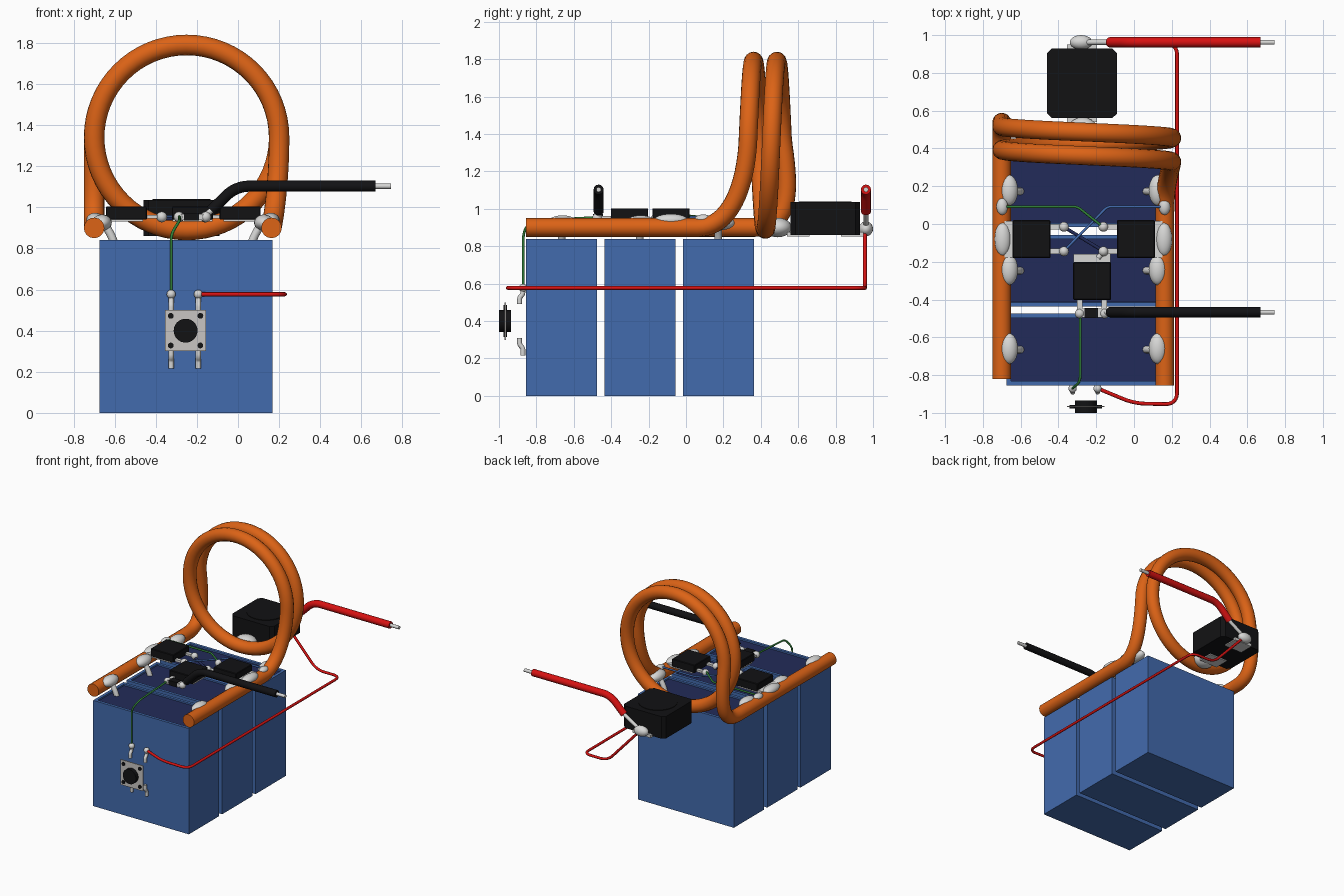
import bpy, bmesh, math
from mathutils import Matrix, Vector
from mathutils.geometry import interpolate_bezier

if "Cube" in bpy.data.objects:
    bpy.data.objects.remove(bpy.data.objects["Cube"])


def mat(name, r, g, b):
    m = bpy.data.materials.new(name)
    m.diffuse_color = (r, g, b, 1)
    m.use_nodes = True
    m.node_tree.nodes["Principled BSDF"].inputs["Base Color"].default_value = m.diffuse_color
    return m


BLUE = mat("case blue", 0.055, 0.145, 0.42)
NAVY = mat("potting navy", 0.016, 0.024, 0.10)
COPPER = mat("copper orange", 0.72, 0.125, 0.008)
SILVER = mat("solder silver", 0.68, 0.68, 0.67)
PLATE = mat("button grey", 0.58, 0.56, 0.54)
BLACK = mat("plastic black", 0.006, 0.006, 0.007)
RED = mat("wire red", 0.68, 0.006, 0.006)
GREEN = mat("wire green", 0.03, 0.22, 0.04)


def finish(name, bm, m, M=Matrix(), smooth=False):
    me = bpy.data.meshes.new(name)
    bm.transform(M)
    bm.to_mesh(me)
    bm.free()
    for mm in (m if isinstance(m, list) else [m]):
        me.materials.append(mm)
    ob = bpy.data.objects.new(name, me)
    bpy.context.collection.objects.link(ob)
    if smooth:
        smooth_edges(ob)
    return ob


def smooth_edges(ob):
    bpy.ops.object.select_all(action='DESELECT')
    ob.select_set(True)
    bpy.context.view_layer.objects.active = ob
    if ob.type == 'CURVE':
        bpy.ops.object.convert(target='MESH')
    bpy.ops.object.shade_smooth_by_angle(angle=math.radians(40))


def box(name, lo, hi, m, M=Matrix(), bevel=0):
    lo, hi = Vector(lo), Vector(hi)
    bm = bmesh.new()
    bmesh.ops.create_cube(bm, size=1, matrix=Matrix.Translation((lo + hi) / 2)
                          @ Matrix.Diagonal((*(hi - lo), 1)))
    if bevel:
        bmesh.ops.bevel(bm, geom=bm.edges[:], offset=bevel, segments=1, affect='EDGES')
    return finish(name, bm, m, M)


def blob(name, c, r, m=SILVER, M=Matrix()):
    bm = bmesh.new()
    bmesh.ops.create_uvsphere(bm, u_segments=20, v_segments=12, radius=1,
                              matrix=Matrix.Translation(c) @ Matrix.Diagonal((*r, 1)))
    return finish(name, bm, m, M, True)


def disc(name, c, r, depth, m, rot=Matrix()):
    bm = bmesh.new()
    bmesh.ops.create_cone(bm, cap_ends=True, segments=32, radius1=r, radius2=r, depth=depth)
    return finish(name, bm, m, Matrix.Translation(c) @ rot, True)


def tube(name, pts, r, m, corner=0.0, res=4):
    pts = [Vector(p) for p in pts]
    if corner:                                    # round the corners of the path
        out = [pts[0]]
        for a, b, c in zip(pts, pts[1:], pts[2:]):
            k = min(corner, (a - b).length * 0.45, (c - b).length * 0.45)
            p, q = b + (a - b).normalized() * k, b + (c - b).normalized() * k
            out += interpolate_bezier(p, p.lerp(b, .6), q.lerp(b, .6), q, 7)
        pts = out + [pts[-1]]
    cu = bpy.data.curves.new(name, 'CURVE')
    cu.dimensions = '3D'
    cu.bevel_depth, cu.bevel_resolution, cu.use_fill_caps = r, res, True
    sp = cu.splines.new('POLY')
    sp.points.add(len(pts) - 1)
    for s, p in zip(sp.points, pts):
        s.co = (*p, 1)
    cu.materials.append(m)
    ob = bpy.data.objects.new(name, cu)
    bpy.context.collection.objects.link(ob)
    smooth_edges(ob)
    return ob


# capacitors: open-top blue cases with navy filling, leads soldered to the rails
CX = -0.268                                       # mirror plane of the rails


def side(x, s):
    return CX + s * (CX - x)


for i, y in enumerate((-0.665, -0.247, 0.173)):
    bm = bmesh.new()
    bmesh.ops.create_cube(bm, size=1, matrix=Matrix.Translation((-0.254, y, 0.42))
                          @ Matrix.Diagonal((0.842, 0.38, 0.84, 1)))
    top = max(bm.faces, key=lambda f: f.calc_center_median().z)
    bmesh.ops.inset_region(bm, faces=[top], thickness=0.032)
    top.material_index = 1
    d = bmesh.ops.inset_region(bm, faces=[top], thickness=0.0005, depth=-0.012)
    for f in d["faces"]:
        f.material_index = 0
    finish(f"capacitor_{i}", bm, [BLUE, NAVY])
    for s in (-1, 1):
        tube(f"capacitor_lead_{i}_{s}", [(side(-0.60, s), y, 0.82), (side(-0.615, s), y, 0.86),
             (side(-0.655, s), y, 0.93)], 0.02, SILVER, 0.02)
        blob(f"rail_solder_{i}_{s}", (side(-0.662, s), y + 0.005, 0.925), (0.048, 0.082, 0.04))

# copper work coil: right rail, two turns, left rail
V = Vector
coil = [V((0.163, -0.855, 0.9))]
coil += interpolate_bezier(V((0.163, 0.06, 0.9)), V((0.163, 0.22, 0.9)),
                           V((0.2, 0.31, 1.08)), V((0.2, 0.33, 1.34)), 16)
N = 96
for k in range(1, N):
    a = 3 * math.pi * k / N
    coil.append(V((-0.25 + 0.45 * math.cos(a), 0.33 + 0.125 * a / math.tau,
                   1.34 + 0.45 * math.sin(a))))
coil += interpolate_bezier(V((-0.7, 0.52, 1.34)), V((-0.7, 0.555, 1.1)),
                           V((-0.7, 0.56, 0.9)), V((-0.7, 0.36, 0.9)), 16)
coil.append(V((-0.7, -0.82, 0.9)))
tube("work_coil", coil, 0.05, COPPER, res=6)


# transistors: black body, metal tab behind, two leads in front
def transistor(name, x, y, ang):
    M = Matrix.Translation((x, y, 0)) @ Matrix.Rotation(ang, 4, 'Z')
    box(name + "_body", (-0.1, -0.1, 0.94), (0.1, 0.1, 1.003), BLACK, M, 0.004)
    box(name + "_tab", (-0.142, -0.097, 0.932), (0.08, 0.097, 0.952), SILVER, M)
    for s in (-1, 1):
        box(f"{name}_lead_{s}", (0.09, s * 0.065 - 0.014, 0.945),
            (0.175, s * 0.065 + 0.014, 0.962), SILVER, M)
        blob(f"{name}_lead_solder_{s}", (0.172, s * 0.065, 0.953), (0.026,) * 3, SILVER, M)


transistor("left_transistor", -0.543, -0.08, 0)
transistor("right_transistor", 0.01, -0.08, math.pi)
transistor("switch_transistor", -0.222, -0.302, -math.pi / 2)
for s in (-1, 1):
    blob(f"tab_solder_{s}", (side(-0.695, s), -0.08, 0.94), (0.043, 0.09, 0.033))
    blob(f"gate_wire_solder_{s}", (side(-0.698, s), 0.092, 0.945), (0.03, 0.045, 0.025))

# gate resistor between the switch leads
box("gate_resistor", (-0.262, -0.497, 0.935), (-0.19, -0.445, 0.973), BLACK)
for s in (-1, 1):
    box(f"resistor_cap_{s}", (-0.226 + s * 0.045 - 0.012, -0.494, 0.938),
        (-0.226 + s * 0.045 + 0.012, -0.448, 0.968), SILVER)

# thin signal wires on top
tube("green_gate_wire", [(-0.698, 0.092, 0.955), (-0.30, 0.092, 0.955),
     (-0.165, -0.015, 0.965)], 0.007, GREEN, 0.02)
tube("blue_gate_wire", [(0.163, 0.092, 0.955), (-0.14, 0.092, 0.955),
     (-0.373, -0.145, 0.955)], 0.007, BLUE, 0.02)
tube("source_wire", [(-0.373, -0.015, 0.945), (-0.16, -0.145, 0.945)], 0.009, NAVY)
tube("source_link", [(-0.16, -0.145, 0.95), (-0.19, -0.18, 0.95)], 0.014, SILVER)

# inductor behind the coil
bm = bmesh.new()
bmesh.ops.create_cube(bm, size=1, matrix=Matrix.Translation((-0.275, 0.745, 0.948))
                      @ Matrix.Diagonal((0.37, 0.37, 0.175, 1)))
up = [e for e in bm.edges if abs(e.verts[0].co.z - e.verts[1].co.z) > 0.1]
bmesh.ops.bevel(bm, geom=up, offset=0.025, segments=1, affect='EDGES')
finish("inductor_body", bm, BLACK)
disc("inductor_top_disc", (-0.275, 0.745, 1.037), 0.14, 0.006, BLACK)
box("inductor_front_tab", (-0.355, 0.54, 0.852), (-0.195, 0.66, 0.875), SILVER)
box("inductor_back_tab", (-0.355, 0.83, 0.852), (-0.195, 0.95, 0.875), SILVER)
blob("coil_tap_solder", (-0.272, 0.49, 0.9), (0.083, 0.075, 0.052))
blob("inductor_back_solder", (-0.28, 0.962, 0.893), (0.06, 0.038, 0.04))

# thick supply leads with bare ends
for name, y, m, end in (("red", 0.962, RED, (-0.27, 0.9)), ("black", -0.467, BLACK, (-0.165, 0.953))):
    tube(name + "_supply_lead", [(-0.13, y, 0.985), (-0.01, y, 1.103), (0.67, y, 1.103)],
         0.027, m, 0.06)
    tube(name + "_lead_tip", [(0.66, y, 1.103), (0.745, y, 1.103)], 0.013, SILVER)
    tube(name + "_lead_strand", [(-0.11, y, 1.003), (-0.13, y, 0.985), (end[0], y, end[1])],
         0.014, SILVER)

# push button at the front
bm = bmesh.new()
bmesh.ops.create_cube(bm, size=1, matrix=Matrix.Translation((-0.255, -0.966, 0.4))
                      @ Matrix.Diagonal((0.2, 0.007, 0.2, 1)))
finish("button_plate", bm, PLATE)
R = Matrix.Rotation(math.pi / 2, 4, 'X')
disc("button_plunger", (-0.255, -0.9675, 0.4), 0.058, 0.065, BLACK, R)
for sx in (-1, 1):
    for sz in (-1, 1):
        disc(f"button_rivet_{sx}_{sz}", (-0.255 + sx * 0.072, -0.967, 0.4 + sz * 0.072),
             0.014, 0.018, BLACK, R)
        x = -0.259 + sx * 0.066
        tube(f"button_pin_{sx}_{sz}", [(x, -0.89, 0.4 + sz * 0.09), (x, -0.89, 0.4 + sz * 0.125),
             (x, -0.872, 0.4 + sz * 0.145), (x, -0.872, 0.4 + sz * 0.185)], 0.013, SILVER, 0.01)
    blob(f"button_solder_{sx}", (-0.259 + sx * 0.066, -0.871, 0.577), (0.022,) * 3)

# wires from the button
tube("green_button_wire", [(-0.325, -0.87, 0.575), (-0.325, -0.87, 0.87), (-0.285, -0.835, 0.935),
     (-0.285, -0.47, 0.955)], 0.007, GREEN, 0.03)
tube("red_button_wire", [(-0.193, -0.87, 0.577), (0.0, -0.95, 0.577), (0.228, -0.955, 0.577),
     (0.228, 0.957, 0.577), (0.02, 0.957, 0.577), (-0.25, 0.957, 0.87)], 0.01, RED, 0.06)
